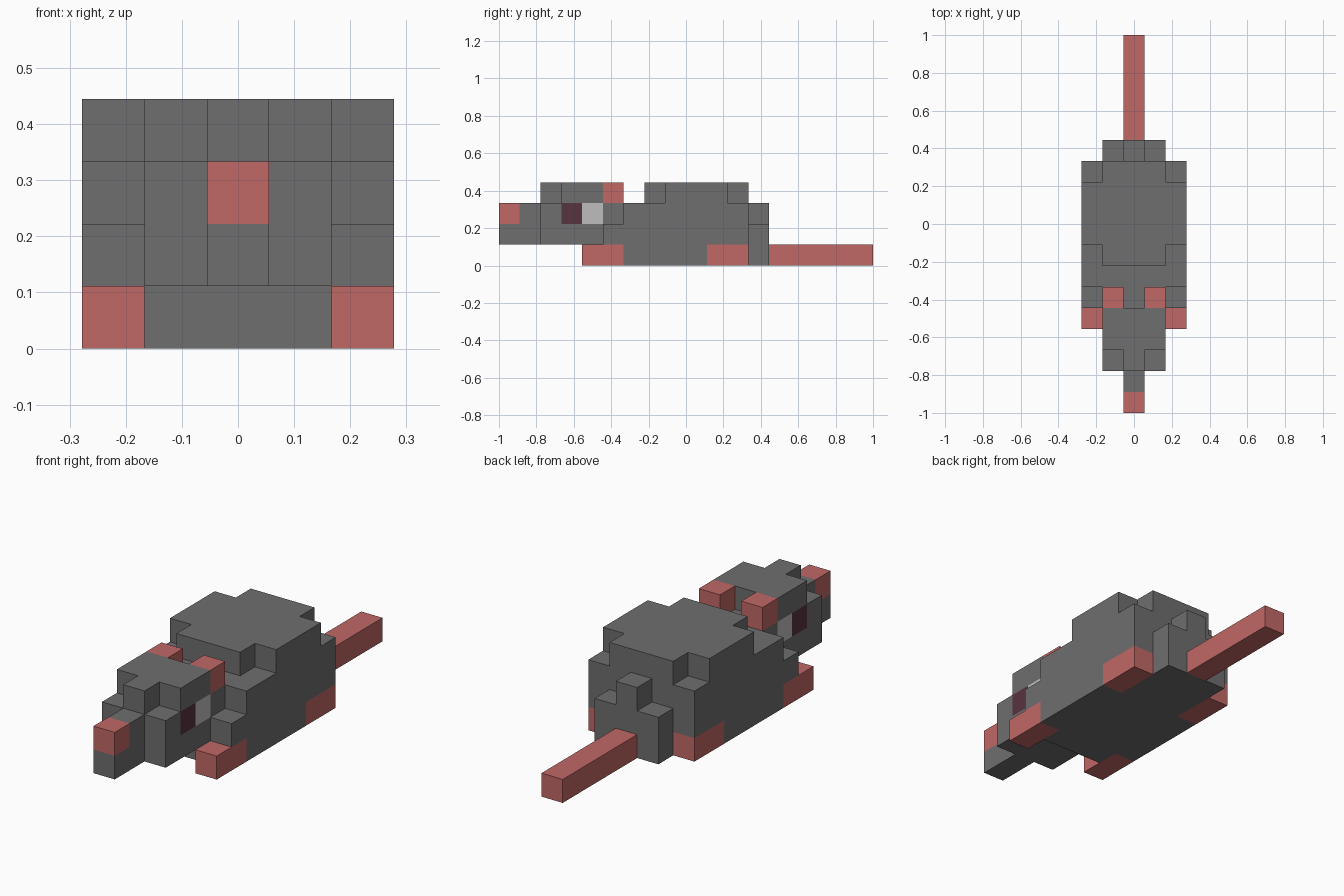
import bpy
import bmesh
import math
from mathutils import Vector

if "Cube" in bpy.data.objects:
    bpy.data.objects.remove(bpy.data.objects["Cube"])

U = 1 / 9  # edge of one block


def material(name, rgb):
    m = bpy.data.materials.new(name)
    m.use_nodes = True
    m.diffuse_color = (*rgb, 1)
    bsdf = m.node_tree.nodes["Principled BSDF"]
    bsdf.inputs["Base Color"].default_value = (*rgb, 1)
    bsdf.inputs["Roughness"].default_value = 0.9
    return m


GREY = material("grey fur", (0.156, 0.156, 0.156))
PINK = material("pink skin", (0.527, 0.138, 0.133))
WHITE = material("eye white", (0.515, 0.515, 0.515))
DARK = material("dark pupil", (0.095, 0.033, 0.048))

# Each block box: x range -2..2, y range 0..17 from the nose, z range 0..3 (inclusive)
PARTS = {
    "body": (GREY, [
        ((-2, 2), (6, 9), (0, 0)), ((-1, 1), (5, 12), (0, 0)),   # belly
        ((-2, 2), (5, 11), (1, 1)), ((-2, 2), (6, 11), (2, 2)),  # flanks
        ((-2, 2), (8, 10), (3, 3)), ((-1, 1), (7, 11), (3, 3)),  # back
        ((-1, 1), (12, 12), (1, 1)), ((0, 0), (12, 12), (2, 2)),  # rump
    ]),
    "head": (GREY, [
        ((-1, 1), (2, 5), (1, 2)),
        ((-1, 1), (3, 4), (3, 3)), ((0, 0), (2, 2), (3, 3)),     # crown
    ]),
    "snout": (GREY, [((0, 0), (0, 1), (1, 2))]),
    "nose": (PINK, [((0, 0), (0, 0), (2, 2))]),
    "tail": (PINK, [((0, 0), (13, 17), (0, 0))]),
}
for side, s in (("left", 1), ("right", -1)):
    PARTS[side + "_ear"] = (PINK, [((s, s), (5, 5), (3, 3))])
    PARTS[side + "_eye_white"] = (WHITE, [((s, s), (4, 4), (2, 2))])
    PARTS[side + "_pupil"] = (DARK, [((s, s), (3, 3), (2, 2))])
    PARTS[side + "_front_foot"] = (PINK, [((2 * s, 2 * s), (4, 5), (0, 0))])
    PARTS[side + "_rear_foot"] = (PINK, [((2 * s, 2 * s), (10, 11), (0, 0))])

# Give every cell to one part; later parts replace earlier ones
cells = {}
for name, (_, boxes) in PARTS.items():
    for (x0, x1), (y0, y1), (z0, z1) in boxes:
        for x in range(x0, x1 + 1):
            for y in range(y0, y1 + 1):
                for z in range(z0, z1 + 1):
                    cells[x, y, z] = name


def add_face(bm, cell, axis, sign):
    """Square face of a block on the given side, wound outwards."""
    n = Vector((0, 0, 0))
    n[axis] = sign
    a = Vector((0, 0, 0))
    a[(axis + 1) % 3] = 1
    b = n.cross(a)
    centre = Vector((cell[0], cell[1] - 8.5, cell[2] + 0.5))
    corners = ((-1, -1), (1, -1), (1, 1), (-1, 1))
    bm.faces.new([bm.verts.new((centre + (n + a * i + b * j) / 2) * U)
                  for i, j in corners])


# Build the outer skin of each part and merge its coplanar squares
for name, (mat, _) in PARTS.items():
    bm = bmesh.new()
    for cell, owner in cells.items():
        if owner != name:
            continue
        for axis in range(3):
            for sign in (-1, 1):
                near = list(cell)
                near[axis] += sign
                if tuple(near) not in cells:
                    add_face(bm, cell, axis, sign)
    bmesh.ops.remove_doubles(bm, verts=bm.verts, dist=1e-4)
    bmesh.ops.dissolve_limit(bm, angle_limit=math.radians(1),
                             verts=bm.verts, edges=bm.edges)
    mesh = bpy.data.meshes.new(name)
    bm.to_mesh(mesh)
    bm.free()
    mesh.materials.append(mat)
    bpy.context.collection.objects.link(bpy.data.objects.new(name, mesh))
